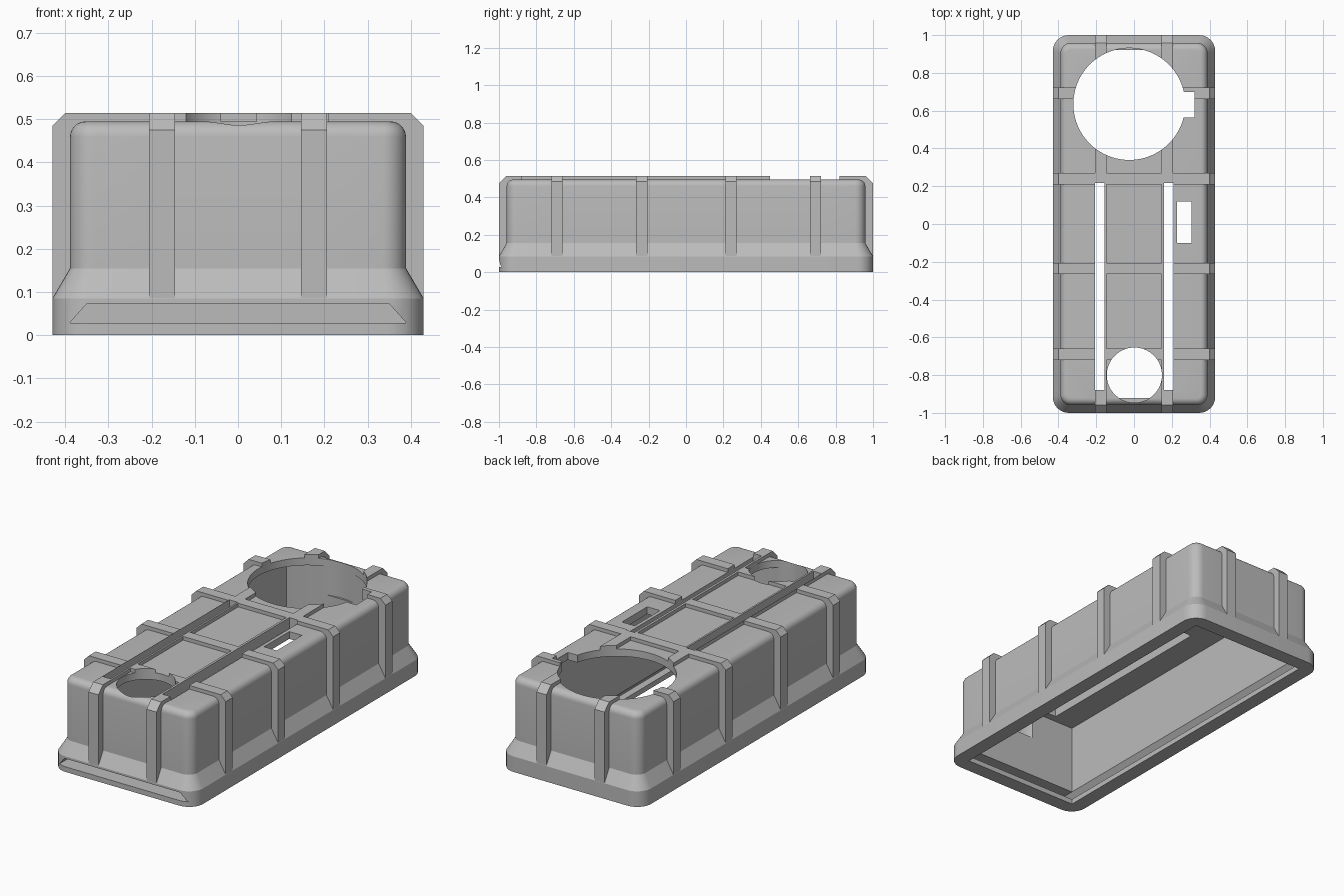
import bpy, bmesh, math

cube = bpy.data.objects.get("Cube")
if cube:
    bpy.data.objects.remove(cube, do_unlink=True)

grey = bpy.data.materials.new("plain grey")
grey.use_nodes = True
COLOUR = (0.5, 0.5, 0.5, 1)
grey.diffuse_color = COLOUR
grey.node_tree.nodes["Principled BSDF"].inputs["Base Color"].default_value = COLOUR

HX, HY = 0.43, 1.0   # half width and half length
TOP, ROOF = 0.515, 0.495


def make(name, bm):
    bmesh.ops.recalc_face_normals(bm, faces=bm.faces)
    mesh = bpy.data.meshes.new(name)
    bm.to_mesh(mesh)
    bm.free()
    mesh.materials.append(grey)
    obj = bpy.data.objects.new(name, mesh)
    bpy.context.collection.objects.link(obj)
    return obj


def loft(name, rings):
    """Skin a stack of matching point rings and cap both ends."""
    bm = bmesh.new()
    loops = [[bm.verts.new(p) for p in ring] for ring in rings]
    n = len(loops[0])
    for a, b in zip(loops, loops[1:]):
        for i in range(n):
            j = (i + 1) % n
            bm.faces.new((a[i], a[j], b[j], b[i]))
    bm.faces.new(loops[0])
    bm.faces.new(loops[-1])
    return make(name, bm)


def rounded_ring(inset, z, r, steps=8):
    pts = []
    for k, (sx, sy) in enumerate(((1, 1), (-1, 1), (-1, -1), (1, -1))):
        for s in range(steps + 1):
            a = math.pi / 2 * (k + s / steps)
            pts.append((sx * (HX - inset - r) + r * math.cos(a),
                        sy * (HY - inset - r) + r * math.sin(a), z))
    return pts


def box(name, x0, x1, y0, y1, z0, z1):
    return loft(name, [[(x0, y0, z), (x1, y0, z), (x1, y1, z), (x0, y1, z)]
                       for z in (z0, z1)])


def cylinder(name, x, y, r):
    turn = [2 * math.pi * i / 96 for i in range(96)]
    return loft(name, [[(x + r * math.cos(a), y + r * math.sin(a), z) for a in turn]
                       for z in (0.3, 0.7)])


def rib_profile(half, chamfer):
    side = [(half, 0.06), (half, TOP - chamfer), (half - chamfer, TOP)]
    return side + [(-u, z) for u, z in reversed(side)]


def combine(target, other, operation):
    mod = target.modifiers.new(operation.lower(), "BOOLEAN")
    mod.operation, mod.solver, mod.object = operation, "EXACT", other
    bpy.context.view_layer.objects.active = target
    bpy.ops.object.modifier_apply(modifier=mod.name)
    bpy.data.objects.remove(other, do_unlink=True)


# Outer body: flared foot, straight walls, rounded roof edge
WALL, FILLET, CORNER = 0.041, 0.036, 0.055
rings = [rounded_ring(0, 0, 0.085), rounded_ring(0, 0.085, 0.085),
         rounded_ring(WALL, 0.155, CORNER)]
for s in range(7):
    a = math.pi / 2 * s / 6
    d = FILLET * (1 - math.cos(a))
    rings.append(rounded_ring(WALL + d, ROOF - FILLET * (1 - math.sin(a)), CORNER - d))
housing = loft("housing", rings)

# Ribs wrapping over the width and the length
for y in (0.692, 0.24, -0.236, -0.69):
    rib = loft("cross_rib", [[(u, y + dy, z) for u, z in rib_profile(HX - 0.0005, 0.03)]
                             for dy in (-0.03, 0.03)])
    combine(housing, rib, "UNION")
for x in (-0.176, 0.176):
    rib = loft("long_rib", [[(x + dx, u, z) for u, z in rib_profile(HY - 0.0005, 0.04)]
                            for dx in (-0.03, 0.03)])
    combine(housing, rib, "UNION")

# Hollow inside and the dovetail channel for a sliding lid, open at the front
cutters = [box("cavity", -0.35, 0.35, -0.92, 0.92, -0.1, 0.455)]
channel = [(-0.39, 0.028), (0.39, 0.028), (0.35, 0.073), (-0.35, 0.073)]
cutters.append(loft("lid_channel", [[(x, y, z) for x, z in channel] for y in (-1.1, 0.94)]))

# Round openings, side notch, long slots and small window
cutters += [cylinder("large_opening", -0.025, 0.635, 0.296),
            box("opening_notch", 0.2, 0.32, 0.565, 0.7, 0.3, 0.7),
            cylinder("small_opening", 0.002, -0.8, 0.146),
            box("left_slot", 0.159, 0.209, -0.88, 0.218, 0.3, 0.7),
            box("right_slot", -0.2055, -0.156, -0.88, 0.218, 0.3, 0.7),
            box("window", 0.228, 0.305, -0.1, 0.118, 0.3, 0.7)]
for cutter in cutters:
    combine(housing, cutter, "DIFFERENCE")

bpy.ops.object.select_all(action="DESELECT")
housing.select_set(True)
bpy.context.view_layer.objects.active = housing
bpy.ops.object.shade_smooth_by_angle(angle=math.radians(30))
